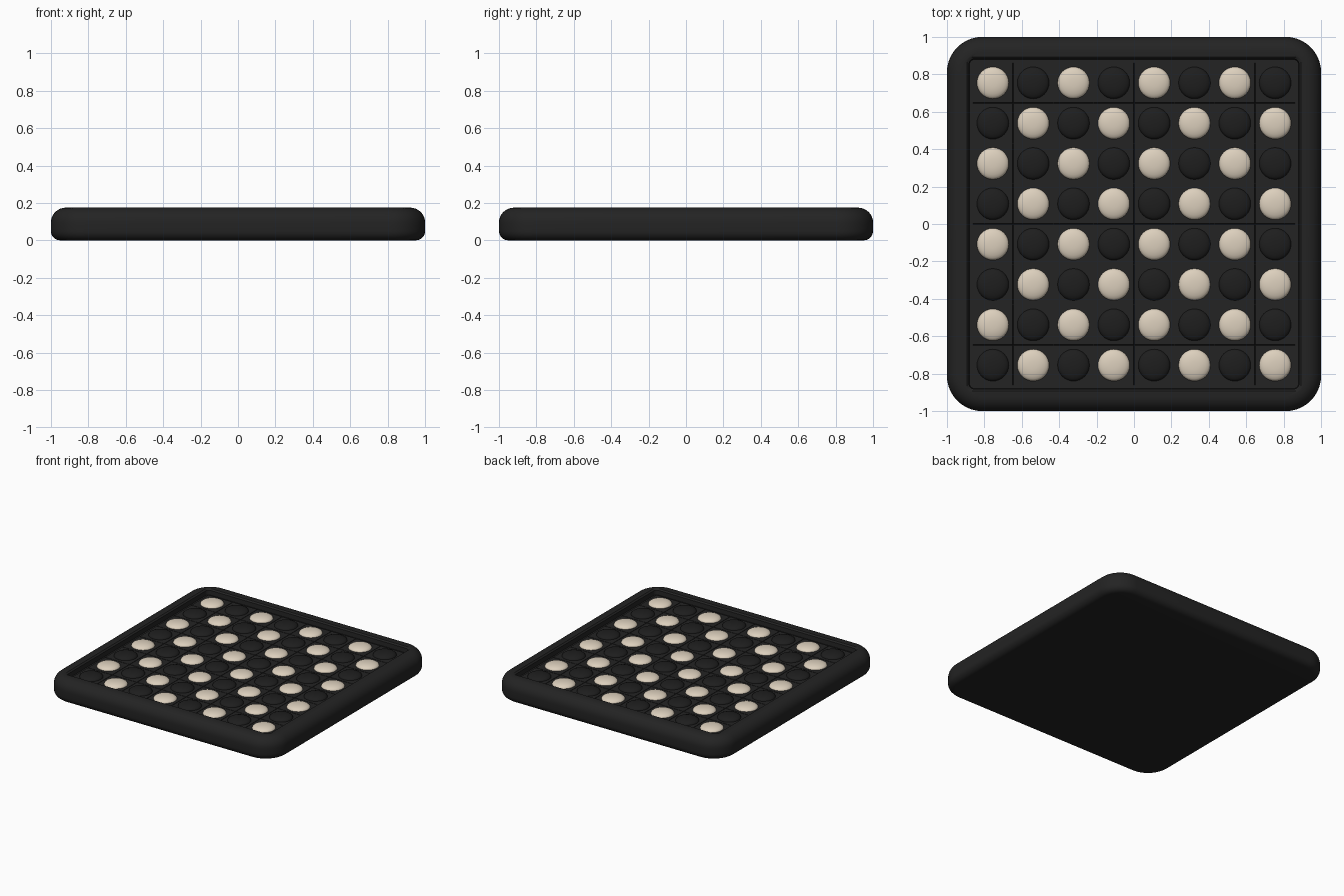
import bpy, bmesh, math

cube = bpy.data.objects.get("Cube")
if cube:
    bpy.data.objects.remove(cube, do_unlink=True)


def material(name, color):
    m = bpy.data.materials.new(name)
    m.use_nodes = True
    m.diffuse_color = (*color, 1)
    m.node_tree.nodes["Principled BSDF"].inputs["Base Color"].default_value = (*color, 1)
    return m


charcoal = material("charcoal", (0.017, 0.017, 0.017))
black = material("black", (0.013, 0.013, 0.013))
cream = material("cream", (0.72, 0.63, 0.51))


def finish(name, bm, mat, angle=35):
    bmesh.ops.recalc_face_normals(bm, faces=bm.faces)
    mesh = bpy.data.meshes.new(name)
    bm.to_mesh(mesh)
    bm.free()
    mesh.materials.append(mat)
    obj = bpy.data.objects.new(name, mesh)
    bpy.context.collection.objects.link(obj)
    bpy.ops.object.select_all(action="DESELECT")
    obj.select_set(True)
    bpy.context.view_layer.objects.active = obj
    bpy.ops.object.shade_smooth_by_angle(angle=math.radians(angle))
    return obj


def rounded_square(bm, half, radius, z, segments=10):
    ring = []
    for corner in range(4):
        middle = math.radians(45 + 90 * corner)
        cx = math.copysign(half - radius, math.cos(middle))
        cy = math.copysign(half - radius, math.sin(middle))
        for i in range(segments + 1):
            a = middle + math.radians(90) * (i / segments - 0.5)
            ring.append(bm.verts.new((cx + radius * math.cos(a), cy + radius * math.sin(a), z)))
    return ring


def loft(bm, rings):
    for a, b in zip(rings, rings[1:]):
        for i in range(len(a)):
            j = (i + 1) % len(a)
            bm.faces.new((a[i], a[j], b[j], b[i]))
    bm.faces.new(rings[0])
    bm.faces.new(rings[-1])


# Tray: rounded body with a shallow recess on top
HEIGHT, FLOOR = 0.175, 0.13
LOW, HIGH = 0.05, 0.08
profile = []
for i in range(7):
    a = math.radians(90) * i / 6
    profile.append((1 - LOW * (1 - math.sin(a)), LOW * (1 - math.cos(a))))
for i in range(9):
    a = math.radians(90) * i / 8
    profile.append((1 - HIGH * (1 - math.cos(a)), HEIGHT - HIGH * (1 - math.sin(a))))
bm = bmesh.new()
rings = [rounded_square(bm, h, 0.19 - (1 - h), z) for h, z in profile]
rings += [rounded_square(bm, h, 0.03, z)
          for h, z in ((0.893, HEIGHT), (0.882, HEIGHT - 0.01), (0.88, FLOOR))]
loft(bm, rings)
finish("tray", bm, charcoal)

# Square tiles, parted by thin grooves
PITCH, TOP = 0.2155, 0.138
COUNT = 8
cells = [(c, r, (c - 3.5) * PITCH, (r - 3.5) * PITCH)
         for c in range(COUNT) for r in range(COUNT)]
bm = bmesh.new()
for c, r, x, y in cells:
    h = PITCH / 2
    base = [bm.verts.new((x + sx * h, y + sy * h, FLOOR - 0.005))
            for sx, sy in ((-1, -1), (1, -1), (1, 1), (-1, 1))]
    h -= 0.002
    cap = [bm.verts.new((x + sx * h, y + sy * h, TOP))
           for sx, sy in ((-1, -1), (1, -1), (1, 1), (-1, 1))]
    loft(bm, [base, cap])
finish("tiles", bm, charcoal)


# Low domed counters, alternating in colour
def counters(name, parity, mat):
    bm = bmesh.new()
    sides, steps, radius, rise = 32, 6, 0.085, 0.028
    for c, r, x, y in cells:
        if (c + r) % 2 != parity:
            continue
        rings = []
        for k in range(-1, steps):
            t = max(k, 0) / steps
            rad = radius * math.cos(t * math.pi / 2)
            z = TOP - 0.004 if k < 0 else TOP + rise * math.sin(t * math.pi / 2)
            rings.append([bm.verts.new((x + rad * math.cos(2 * math.pi * i / sides),
                                        y + rad * math.sin(2 * math.pi * i / sides), z))
                          for i in range(sides)])
        loft(bm, rings)
    finish(name, bm, mat, 60)


counters("light_counters", 1, cream)
counters("dark_counters", 0, black)
